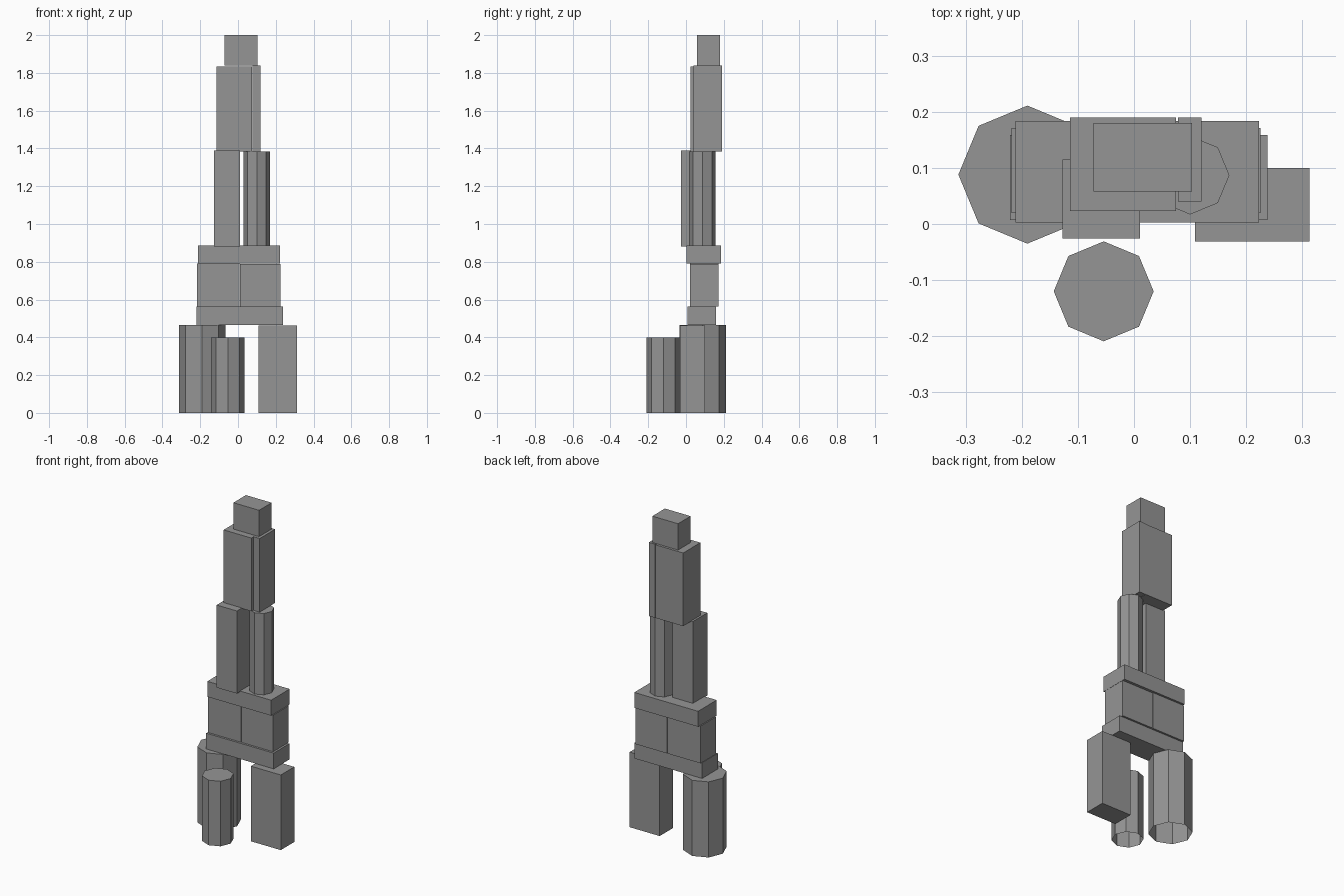
import bpy
import bmesh
from math import tau, cos, sin

cube = bpy.data.objects.get("Cube")
if cube:
    bpy.data.objects.remove(cube, do_unlink=True)

# One plain grey for every block
grey = bpy.data.materials.new("plain_grey")
grey.use_nodes = True
grey.diffuse_color = (0.3, 0.3, 0.3, 1)
grey.node_tree.nodes["Principled BSDF"].inputs["Base Color"].default_value = (0.3, 0.3, 0.3, 1)


def prism(name, outline, z0, z1, open_base=False):
    """Extrude a flat outline upward into a flat-shaded block."""
    bm = bmesh.new()
    low = [bm.verts.new((x, y, z0)) for x, y in outline]
    high = [bm.verts.new((x, y, z1)) for x, y in outline]
    for i in range(len(outline)):
        j = (i + 1) % len(outline)
        bm.faces.new((low[i], low[j], high[j], high[i]))
    bm.faces.new(high)
    if not open_base:
        bm.faces.new(low[::-1])
    mesh = bpy.data.meshes.new(name)
    bm.to_mesh(mesh)
    bm.free()
    mesh.materials.append(grey)
    bpy.context.collection.objects.link(bpy.data.objects.new(name, mesh))


def box(name, x0, x1, y0, y1, z0, z1):
    prism(name, [(x0, y0), (x1, y0), (x1, y1), (x0, y1)], z0, z1)


def octagon(name, x, y, r, z0, z1):
    ring = [(x + r * cos(tau * i / 8), y + r * sin(tau * i / 8)) for i in range(8)]
    prism(name, ring, z0, z1, open_base=True)


# Heights where the layers meet
FOOT, SLAB, DECK, FLOOR, MID, CROWN = 0.465, 0.562, 0.79, 0.885, 1.385, 1.838

# Ground pieces
octagon("right_column", -0.19, 0.088, 0.123, 0, FOOT)
octagon("front_column", -0.054, -0.12, 0.089, 0, 0.4)
box("left_leg", 0.109, 0.313, -0.031, 0.1, 0, 0.462)

# Middle stack
box("lower_slab", -0.221, 0.238, 0.007, 0.159, FOOT, SLAB)
box("right_block", -0.218, 0.007, 0.02, 0.171, SLAB, DECK)
box("left_block", 0.01, 0.225, 0.02, 0.171, SLAB, 0.787)
box("upper_slab", -0.211, 0.223, 0.003, 0.184, DECK, FLOOR)

# Tower
box("tower_pillar", -0.127, 0.011, -0.026, 0.115, 0.88, 1.388)
octagon("tower_column", 0.1, 0.087, 0.07, FLOOR, MID)
box("tower_block", -0.114, 0.075, 0.023, 0.19, MID, 1.835)
box("tower_plank", 0.078, 0.12, 0.04, 0.19, MID, CROWN)
box("top_block", -0.072, 0.103, 0.058, 0.18, CROWN, 2)
